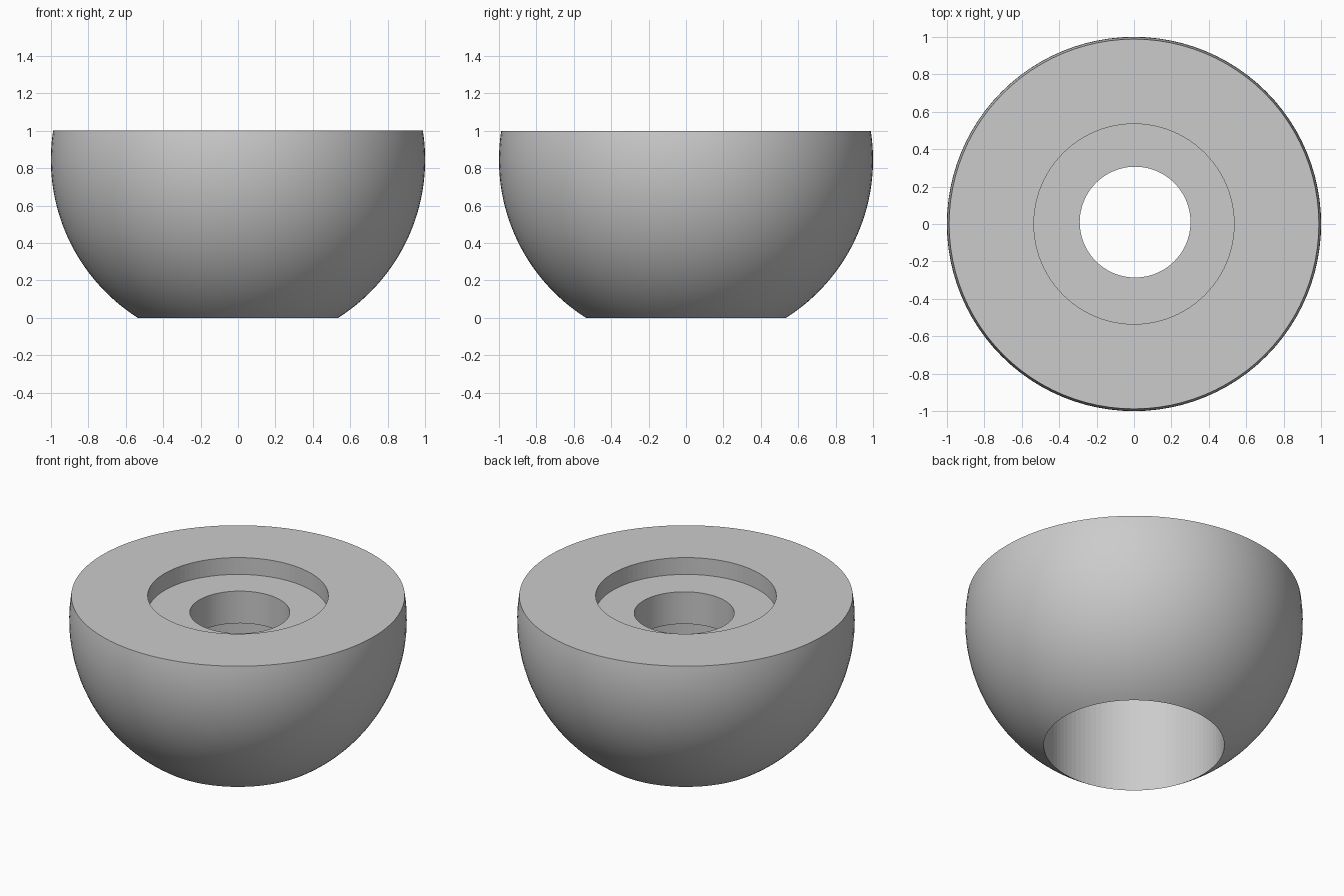
import bpy
import bmesh
from math import sin, cos, pi, sqrt, acos

if "Cube" in bpy.data.objects:
    bpy.data.objects.remove(bpy.data.objects["Cube"], do_unlink=True)

SIDES = 96
TOP = 1.0
BORE = 0.535                      # recess and lower bore radius
HOLE = 0.296                      # through hole radius
SHELF_TOP, SHELF_BOTTOM = 0.89, 0.68
CENTRE = sqrt(1 - BORE ** 2)      # height of the sphere's centre

grey = bpy.data.materials.new("grey")
grey.use_nodes = True
colour = (0.6, 0.6, 0.6, 1)
grey.diffuse_color = colour
grey.node_tree.nodes["Principled BSDF"].inputs["Base Color"].default_value = colour

bm = bmesh.new()


def ring(radius, z, x=0.0, y=0.0):
    return [bm.verts.new((x + radius * cos(2 * pi * i / SIDES),
                          y + radius * sin(2 * pi * i / SIDES), z))
            for i in range(SIDES)]


def bridge(a, b, smooth=False):
    for i in range(SIDES):
        j = (i + 1) % SIDES
        bm.faces.new((a[i], a[j], b[j], b[i])).smooth = smooth


# Truncated spherical outside, from the lower rim to the top face
low = acos(-CENTRE)
high = acos(TOP - CENTRE)
steps = 40
outside = []
for k in range(steps + 1):
    angle = low + (high - low) * k / steps
    outside.append(ring(sin(angle), CENTRE + cos(angle)))
for a, b in zip(outside, outside[1:]):
    bridge(a, b, smooth=True)

# Top face, recess, slightly off-centre hole and lower bore
inside = [outside[-1],
          ring(BORE, TOP),
          ring(BORE, SHELF_TOP),
          ring(HOLE, SHELF_TOP, 0.006, 0.01),
          ring(HOLE, SHELF_BOTTOM, 0.006, 0.01),
          ring(BORE, SHELF_BOTTOM),
          outside[0]]
for a, b in zip(inside, inside[1:]):
    bridge(a, b)

# Keep the rims crisp beside the smooth outside
for edge in bm.edges:
    if len({face.smooth for face in edge.link_faces}) > 1:
        edge.smooth = False
bmesh.ops.recalc_face_normals(bm, faces=bm.faces)

mesh = bpy.data.meshes.new("bored_bowl")
bm.to_mesh(mesh)
bm.free()
mesh.materials.append(grey)
bowl = bpy.data.objects.new("bored_bowl", mesh)
bpy.context.collection.objects.link(bowl)
